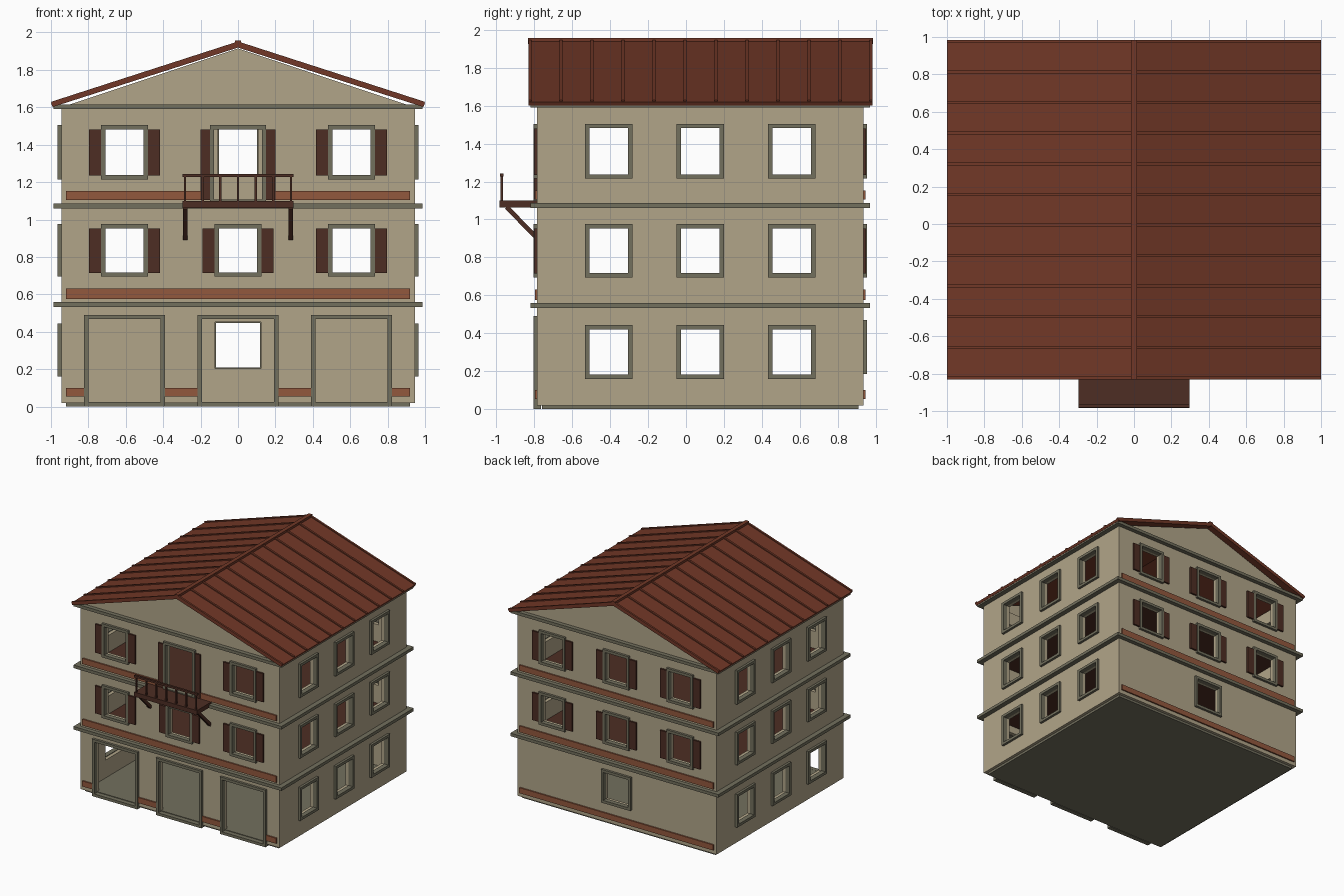
import bpy, bmesh
from math import radians
from mathutils import Matrix, Vector

cube = bpy.data.objects.get("Cube")
if cube:
    bpy.data.objects.remove(cube, do_unlink=True)


def material(name, r, g, b):
    m = bpy.data.materials.new(name)
    m.use_nodes = True
    m.diffuse_color = (r, g, b, 1)
    m.node_tree.nodes["Principled BSDF"].inputs["Base Color"].default_value = (r, g, b, 1)
    return m


PLASTER = material("beige plaster", 0.44, 0.375, 0.25)
STONE = material("grey stone", 0.17, 0.16, 0.11)
BRICK = material("brick red", 0.29, 0.098, 0.047)
WOOD = material("dark wood", 0.075, 0.027, 0.017)
TILE = material("roof red", 0.165, 0.039, 0.02)

CY = 0.075            # building centre in y
HX, HY = 0.945, 0.86  # half sizes of the walls
WALL = 0.05
SPACING_X, SPACING_Y = 0.607, 0.483


def finish(name, bm, mat):
    bmesh.ops.recalc_face_normals(bm, faces=bm.faces)
    mesh = bpy.data.meshes.new(name)
    bm.to_mesh(mesh)
    bm.free()
    mesh.materials.append(mat)
    ob = bpy.data.objects.new(name, mesh)
    bpy.context.scene.collection.objects.link(ob)
    return ob


def boxes(name, mat, spans, matrix=Matrix()):
    """Object made of boxes, each given as (x0, x1, y0, y1, z0, z1)."""
    bm = bmesh.new()
    for x0, x1, y0, y1, z0, z1 in spans:
        m = Matrix.Translation(((x0 + x1) / 2, (y0 + y1) / 2, (z0 + z1) / 2))
        size = Matrix.Diagonal((x1 - x0, y1 - y0, z1 - z0, 1))
        bmesh.ops.create_cube(bm, size=1, matrix=matrix @ m @ size)
    return finish(name, bm, mat)


def extrude(name, mat, profile, spans):
    """Object made of an x-z profile extruded over each (y0, y1) span."""
    bm = bmesh.new()
    for y0, y1 in spans:
        face = bm.faces.new([bm.verts.new((x, y0, z)) for x, z in profile])
        new = bmesh.ops.extrude_face_region(bm, geom=[face])["geom"]
        verts = [v for v in new if isinstance(v, bmesh.types.BMVert)]
        bmesh.ops.translate(bm, verts=verts, vec=(0, y1 - y0, 0))
    return finish(name, bm, mat)


def ring(x0, x1, z0, z1, w, y0, y1):
    """Four bars around an opening in the x-z plane."""
    return [(x0, x0 + w, y0, y1, z0, z1), (x1 - w, x1, y0, y1, z0, z1),
            (x0 + w, x1 - w, y0, y1, z0, z0 + w), (x0 + w, x1 - w, y0, y1, z1 - w, z1)]


# Local wall frames: x along the wall, -y outward, y = 0 on the outer face
def wall_matrix(angle, dist):
    return (Matrix.Translation((0, CY, 0)) @ Matrix.Rotation(radians(angle), 4, 'Z')
            @ Matrix.Translation((0, -dist, 0)))


SIDES = {"front": wall_matrix(0, HY), "left": wall_matrix(90, HX),
         "back": wall_matrix(180, HY), "right": wall_matrix(270, HX)}

# Openings: side, kind, centre, half width, bottom, top (outer size of the frame)
LOW, MID, TOP = (0.16, 0.443), (0.695, 0.975), (1.215, 1.504)
openings = []
for i in (-1, 0, 1):
    openings.append(("front", "door", i * SPACING_X, 0.216, 0.0, 0.49))
    for side in ("front", "back"):
        openings.append((side, "shuttered", i * SPACING_X, 0.125, *MID))
        if side == "front" and i == 0:
            openings.append((side, "shuttered", 0, 0.15, 1.085, 1.504))
        else:
            openings.append((side, "shuttered", i * SPACING_X, 0.125, *TOP))
    for side in ("left", "right"):
        for floor in (LOW, MID, TOP):
            openings.append((side, "window", i * SPACING_Y, 0.125, *floor))
openings.append(("back", "window", 0, 0.14, 0.185, 0.47))

# Walls: hollow shell with the openings cut out
walls = boxes("walls", PLASTER, [(-HX, HX, CY - HY, CY + HY, 0.02, 1.6)])
ix, iy = HX - WALL, HY - WALL
cutters = [boxes("room_cutter", PLASTER, [(-ix, ix, CY - iy, CY + iy, -1, 3)])]
for side, kind, u, hw, z0, z1 in openings:
    t = 0.018
    cutters.append(boxes("opening_cutter", PLASTER,
                         [(u - hw + t, u + hw - t, -0.1, 0.1, z0 + t, z1 - t)], SIDES[side]))
bpy.context.view_layer.objects.active = walls
for c in cutters:
    c.hide_render = True
    mod = walls.modifiers.new("cut", 'BOOLEAN')
    mod.operation = 'DIFFERENCE'
    mod.solver = 'EXACT'
    mod.object = c
    bpy.ops.object.modifier_apply(modifier=mod.name)
for c in cutters:
    bpy.data.objects.remove(c, do_unlink=True)

# Frames and shutters
for side, kind, u, hw, z0, z1 in openings:
    part = "door_frame" if kind == "door" else "window_frame"
    boxes(side + "_" + part, STONE, ring(u - hw, u + hw, z0, z1, 0.023, -0.02, 0.02), SIDES[side])
    if kind == "shuttered":
        w = 0.05 if hw > 0.13 else 0.065
        boxes(side + "_shutters", WOOD,
              [(u - hw - w, u - hw, -0.015, 0.005, z0 + 0.02, z1 - 0.024),
               (u + hw, u + hw + w, -0.015, 0.005, z0 + 0.02, z1 - 0.024)], SIDES[side])

# Stone ledges running around the building
for z in (0.533, 1.06, 1.59):
    ox, oy = HX + 0.042, HY + 0.036
    jx, jy = HX - 0.01, HY - 0.01
    boxes("stone_ledge", STONE,
          [(-ox, ox, CY - oy, CY - jy, z, z + 0.026), (-ox, ox, CY + jy, CY + oy, z, z + 0.026),
           (-ox, -jx, CY - jy, CY + jy, z, z + 0.026), (jx, ox, CY - jy, CY + jy, z, z + 0.026)])

# Brick bands on front and back, broken by the doors at ground level
for side in ("front", "back"):
    for z0, z1 in ((0.576, 0.63), (1.104, 1.152)):
        gap = 0.15 if side == "front" and z0 > 1 else 0
        boxes(side + "_brick_band", BRICK, [(-0.92, -gap, -0.012, 0.005, z0, z1),
                                            (gap, 0.92, -0.012, 0.005, z0, z1)], SIDES[side])
edge = [-0.92, -0.823, -0.391, -0.216, 0.216, 0.391, 0.823, 0.92]
boxes("front_brick_base", BRICK,
      [(a, b, -0.012, 0.005, 0.053, 0.1) for a, b in zip(edge[::2], edge[1::2])], SIDES["front"])
boxes("back_brick_base", BRICK, [(-0.92, 0.92, -0.012, 0.005, 0.053, 0.1)], SIDES["back"])

# Floors
boxes("ground_slab", STONE, [(-0.92, 0.92, CY - 0.835, CY + 0.835, 0, 0.025)])
for z in (0.535, 1.062):
    boxes("wooden_floor", WOOD, [(-ix - 0.01, ix + 0.01, CY - iy - 0.01, CY + iy + 0.01, z, z + 0.024)])

# Gables
gable = [(-HX, 1.6), (HX, 1.6), (0, 1.915)]
extrude("gables", PLASTER, gable, [(CY - HY, CY - HY + 0.03), (CY + HY - 0.03, CY + HY)])

# Roof with raised seams and a ridge cap
Y0, Y1 = -0.83, 0.983


def chevron(lift):
    return [(-1, 1.62 + lift), (0, 1.943 + lift), (1, 1.62 + lift),
            (0.99, 1.602), (0, 1.919), (-0.99, 1.602)]


extrude("roof", TILE, chevron(0), [(Y0, Y1)])
step = (Y1 - Y0 - 0.014) / 11
extrude("roof_seams", TILE, chevron(0.009),
        [(Y0 - 0.001 + i * step, Y0 + 0.015 + i * step) for i in range(12)])
boxes("ridge_cap", TILE, [(-0.017, 0.017, Y0 - 0.002, Y1 + 0.002, 1.925, 1.957)])

# Balcony
boxes("balcony_platform", WOOD, [(-0.298, 0.298, -0.983, CY - HY, 1.062, 1.1)])
posts = [(x - 0.006, x + 0.006, -0.978, -0.966, 1.1, 1.23)
         for x in (i * 0.0945 for i in range(-3, 4))]
boxes("balcony_railing", WOOD, posts + [(-0.298, 0.298, -0.981, -0.963, 1.226, 1.243)])
low, high = Vector((0, CY - HY, 0.9)), Vector((0, -0.945, 1.065))
along = high - low
turn = Matrix.Translation((low + high) / 2) @ along.to_track_quat('Z', 'X').to_matrix().to_4x4()
half = along.length / 2
for s in (-1, 1):
    place = Matrix.Translation((s * 0.282, 0, 0)) @ turn
    boxes("balcony_bracket", WOOD, [(-0.012, 0.012, -0.012, 0.012, -half, half)], place)
